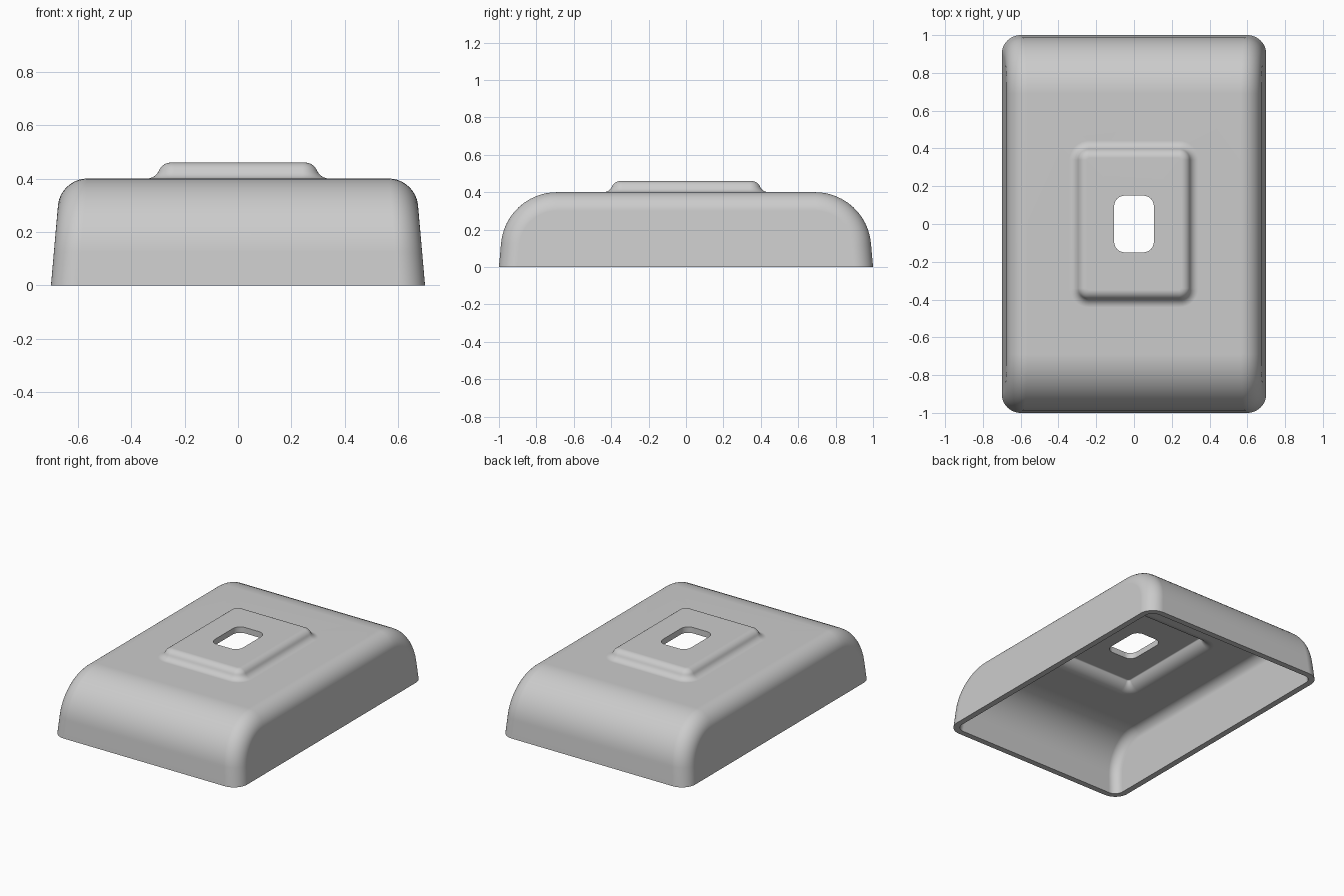
import bpy, bmesh
from math import sin, cos, tan, asin, pi, radians

if "Cube" in bpy.data.objects:
    bpy.data.objects.remove(bpy.data.objects["Cube"])

# Main dimensions
HALF_W, HALF_L, TOP = 0.70, 1.0, 0.40
WALL = 0.04
DRAFT = radians(5)
END_R, SIDE_R = 0.30, 0.10      # big end curve, side edge fillet
PAD_R, PAD_H = 0.05, 0.06       # raised pad fillets and height
STEPS = 12

bm = bmesh.new()


def spread(a, b, n):
    return [a + (b - a) * i / n for i in range(n + 1)]


def end_profile(inset):
    """Outline in y and z from the front rim over the top to the back rim."""
    z0 = TOP - END_R
    r = END_R - inset
    tangent_z = z0 + END_R * sin(DRAFT)
    y0 = HALF_L - tangent_z * tan(DRAFT) - END_R * cos(DRAFT)
    half = [(HALF_L - inset / cos(DRAFT), 0)]
    half += [(y0 + r * cos(a), z0 + r * sin(a)) for a in spread(DRAFT, pi / 2, STEPS)]
    return [(-y, z) for y, z in half] + half[::-1]


def rounded_loop(hx, hy, r, z):
    """Ring of vertices round a rectangle; hx and hy are the corner centres."""
    verts = []
    for k, (sx, sy) in enumerate(((1, 1), (-1, 1), (-1, -1), (1, -1))):
        for a in spread(k * pi / 2, (k + 1) * pi / 2, 8):
            verts.append(bm.verts.new((sx * hx + r * cos(a), sy * hy + r * sin(a), z)))
    return verts


def loop_edges(loop):
    out = []
    for a, b in zip(loop, loop[1:] + loop[:1]):
        out.append(bm.edges.get((a, b)) or bm.edges.new((a, b)))
    return out


def join(a, b):
    n = len(a)
    for i in range(n):
        j = (i + 1) % n
        bm.faces.new((a[i], a[j], b[j], b[i]))


def fill_between(outer, inner):
    bmesh.ops.triangle_fill(bm, use_beauty=True, edges=loop_edges(outer) + loop_edges(inner))


def skin(t):
    """One skin of the shell, moved inward by t; returns rim and hole loops."""
    # Cover body: end outline swept across the width with filleted sides
    fillet = SIDE_R - t
    stations = [(-1, a) for a in spread(pi / 2, 0, STEPS)]
    stations += [(1, a) for a in spread(0, pi / 2, STEPS)]
    rows = []
    for side, a in stations:
        pts = end_profile(t + fillet * (1 - cos(a)))
        inset = t / cos(DRAFT) + fillet * (1 - sin(a))
        rows.append([bm.verts.new((side * (HALF_W - z * tan(DRAFT) - inset), y, z))
                     for y, z in pts])
    crown = len(rows[0]) // 2 - 1
    for s in range(len(rows) - 1):
        p, q = rows[s], rows[s + 1]
        for i in range(len(p) - 1):
            if s == STEPS and i == crown:
                flat = [p[i], p[i + 1], q[i + 1], q[i]]
            else:
                bm.faces.new((p[i], p[i + 1], q[i + 1], q[i]))
    bm.faces.new(rows[0])
    bm.faces.new(rows[-1])

    # Raised pad: convex fillet running into a concave one
    lean = asin(1 - PAD_H / (2 * PAD_R))
    lean = asin((2 * PAD_R - PAD_H) / (2 * PAD_R))
    shift = 2 * PAD_R * cos(lean)
    zc = TOP + PAD_H - PAD_R
    ru, rl = PAD_R - t, PAD_R + t
    section = [(ru * cos(a), zc + ru * sin(a)) for a in spread(pi / 2, lean, 8)]
    section += [(shift - rl * cos(a), TOP + PAD_R - rl * sin(a))
                for a in spread(lean, pi / 2, 8)[1:]]
    rings = [rounded_loop(0.24, 0.34, 0.01 + d, z) for d, z in section]
    for a, b in zip(rings, rings[1:]):
        join(a, b)
    fill_between(flat, rings[-1])

    # Centre hole
    hole = rounded_loop(0.05, 0.095, 0.055, TOP + PAD_H - t)
    fill_between(rings[0], hole)
    rim = [r[0] for r in rows] + [r[-1] for r in reversed(rows)]
    return rim, hole


# Outer and inner skins, joined at the bottom rim and through the hole
outer_rim, outer_hole = skin(0)
inner_rim, inner_hole = skin(WALL)
join(outer_rim, inner_rim)
join(outer_hole, inner_hole)
bmesh.ops.remove_doubles(bm, verts=bm.verts, dist=1e-5)
bmesh.ops.recalc_face_normals(bm, faces=bm.faces)

mesh = bpy.data.meshes.new("cover_shell")
bm.to_mesh(mesh)
bm.free()
shell = bpy.data.objects.new("cover_shell", mesh)
bpy.context.collection.objects.link(shell)

# Plain grey
grey = bpy.data.materials.new("plain_grey")
grey.use_nodes = True
colour = (0.6, 0.6, 0.6, 1)
grey.diffuse_color = colour
grey.node_tree.nodes["Principled BSDF"].inputs["Base Color"].default_value = colour
mesh.materials.append(grey)

# Smooth fillets, flat panels, crisp rim and hole
bpy.ops.object.select_all(action="DESELECT")
shell.select_set(True)
bpy.context.view_layer.objects.active = shell
bpy.ops.object.shade_smooth_by_angle(angle=radians(35))
weighted = shell.modifiers.new("flat_panels", "WEIGHTED_NORMAL")
weighted.keep_sharp = True
